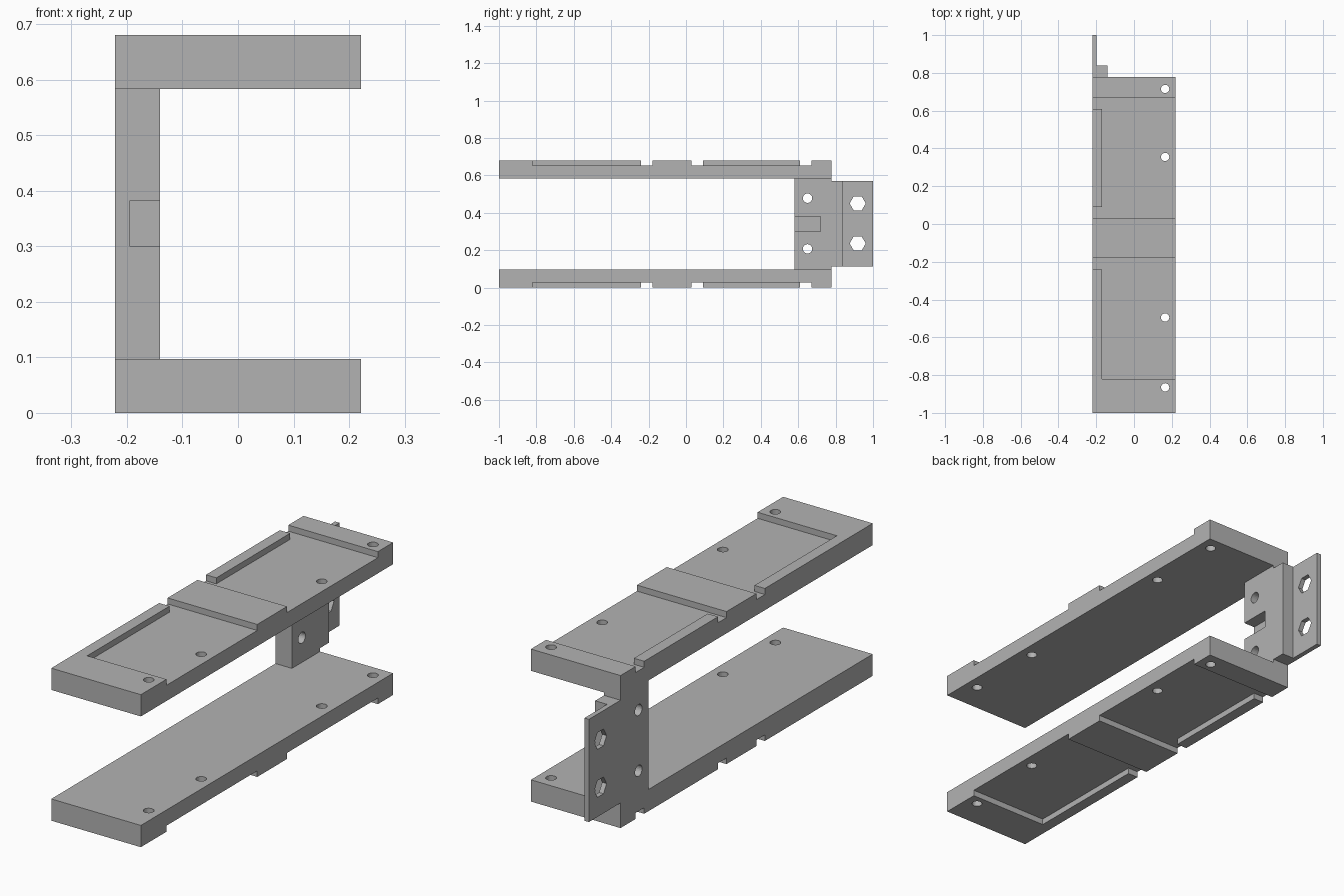
import bpy
import bmesh
import math
from mathutils import Matrix, Vector

if "Cube" in bpy.data.objects:
    bpy.data.objects.remove(bpy.data.objects["Cube"], do_unlink=True)

# Material
grey = bpy.data.materials.new("plain grey")
grey.use_nodes = True
colour = (0.45, 0.45, 0.45, 1)
grey.diffuse_color = colour
grey.node_tree.nodes["Principled BSDF"].inputs["Base Color"].default_value = colour

HALF_W = 0.221
HEIGHT = 0.68
THICK = 0.097
BACK = 0.777
DEPTH = 0.027


def make_object(name, bm):
    bmesh.ops.recalc_face_normals(bm, faces=bm.faces)
    mesh = bpy.data.meshes.new(name)
    bm.to_mesh(mesh)
    bm.free()
    mesh.materials.append(grey)
    obj = bpy.data.objects.new(name, mesh)
    bpy.context.collection.objects.link(obj)
    return obj


def prism(name, outline, z0, z1):
    """Extrude a plan outline between two heights."""
    bm = bmesh.new()
    face = bm.faces.new([bm.verts.new((x, y, z0)) for x, y in outline])
    top = bmesh.ops.extrude_face_region(bm, geom=[face])["geom"]
    verts = [v for v in top if isinstance(v, bmesh.types.BMVert)]
    bmesh.ops.translate(bm, vec=(0, 0, z1 - z0), verts=verts)
    return make_object(name, bm)


def box(name, x0, x1, y0, y1, z0, z1):
    return prism(name, [(x0, y0), (x1, y0), (x1, y1), (x0, y1)], z0, z1)


def drill(centre, radius, length, axis, sides):
    """Cylinder or hexagon cutter along an axis."""
    bm = bmesh.new()
    turn = Vector((0, 0, 1)).rotation_difference(Vector(axis)).to_matrix().to_4x4()
    spin = Matrix.Rotation(math.pi / sides * 2, 4, "Z")
    bmesh.ops.create_cone(bm, cap_ends=True, segments=sides, radius1=radius,
                          radius2=radius, depth=length,
                          matrix=Matrix.Translation(centre) @ turn @ spin)
    return make_object("drill_cutter", bm)


def combine(target, tool, operation):
    """Apply a boolean and discard the tool."""
    tool.hide_render = True
    mod = target.modifiers.new("boolean", "BOOLEAN")
    mod.operation = operation
    mod.solver = "EXACT"
    mod.object = tool
    graph = bpy.context.evaluated_depsgraph_get()
    result = bpy.data.meshes.new_from_object(target.evaluated_get(graph))
    target.modifiers.clear()
    target.data = result
    bpy.data.objects.remove(tool, do_unlink=True)


def pocket(y0, y1, rim0, rim1, z0, z1):
    """Pocket open on one side, with notches around a raised edge rim."""
    outer, rim, far = -0.3, -0.17, 0.3
    outline = [(far, y0), (far, y1), (outer, y1), (outer, rim1),
               (rim, rim1), (rim, rim0)]
    if rim0 > y0:
        outline += [(outer, rim0), (outer, y0)]
    return prism("pocket_cutter", outline, z0, z1)


def make_rail(name, base, cut0, cut1):
    rail = box(name, -HALF_W, HALF_W, -1, BACK, base, base + THICK)
    combine(rail, pocket(-0.82, -0.18, -0.82, -0.24, cut0, cut1), "DIFFERENCE")
    combine(rail, pocket(0.03, 0.67, 0.09, 0.61, cut0, cut1), "DIFFERENCE")
    for y in (-0.865, -0.495, 0.355, 0.715):
        hole = drill((0.165, y, base + THICK / 2), 0.022, 0.3, (0, 0, 1), 24)
        combine(rail, hole, "DIFFERENCE")
    return rail


# Upper and lower rails, pockets on their outer faces
frame = make_rail("rail_frame", 0, -0.1, DEPTH)
upper = make_rail("upper_rail", HEIGHT - THICK, HEIGHT - DEPTH, HEIGHT + 0.1)

# Side post with a cable slot, a step and a thin mounting tab
post = box("side_post", -HALF_W, -0.14, 0.58, BACK, THICK, HEIGHT - THICK)
step = box("post_step", -HALF_W, -0.14, 0.7, 0.84, 0.112, 0.57)
tab = box("mounting_tab", -HALF_W, -0.199, 0.8, 1.0, 0.112, 0.57)
slot = box("slot_cutter", -0.195, -0.1, 0.5, 0.72, 0.30, 0.381)
combine(post, step, "UNION")
combine(post, tab, "UNION")
combine(post, slot, "DIFFERENCE")
for z in (0.207, 0.478):
    combine(post, drill((-0.2, 0.65, z), 0.025, 0.3, (1, 0, 0), 24), "DIFFERENCE")
for z in (0.236, 0.45):
    combine(post, drill((-0.2, 0.918, z), 0.043, 0.3, (1, 0, 0), 6), "DIFFERENCE")

# Join everything into one solid bracket
combine(frame, post, "UNION")
combine(frame, upper, "UNION")
frame.name = "bracket_frame"
